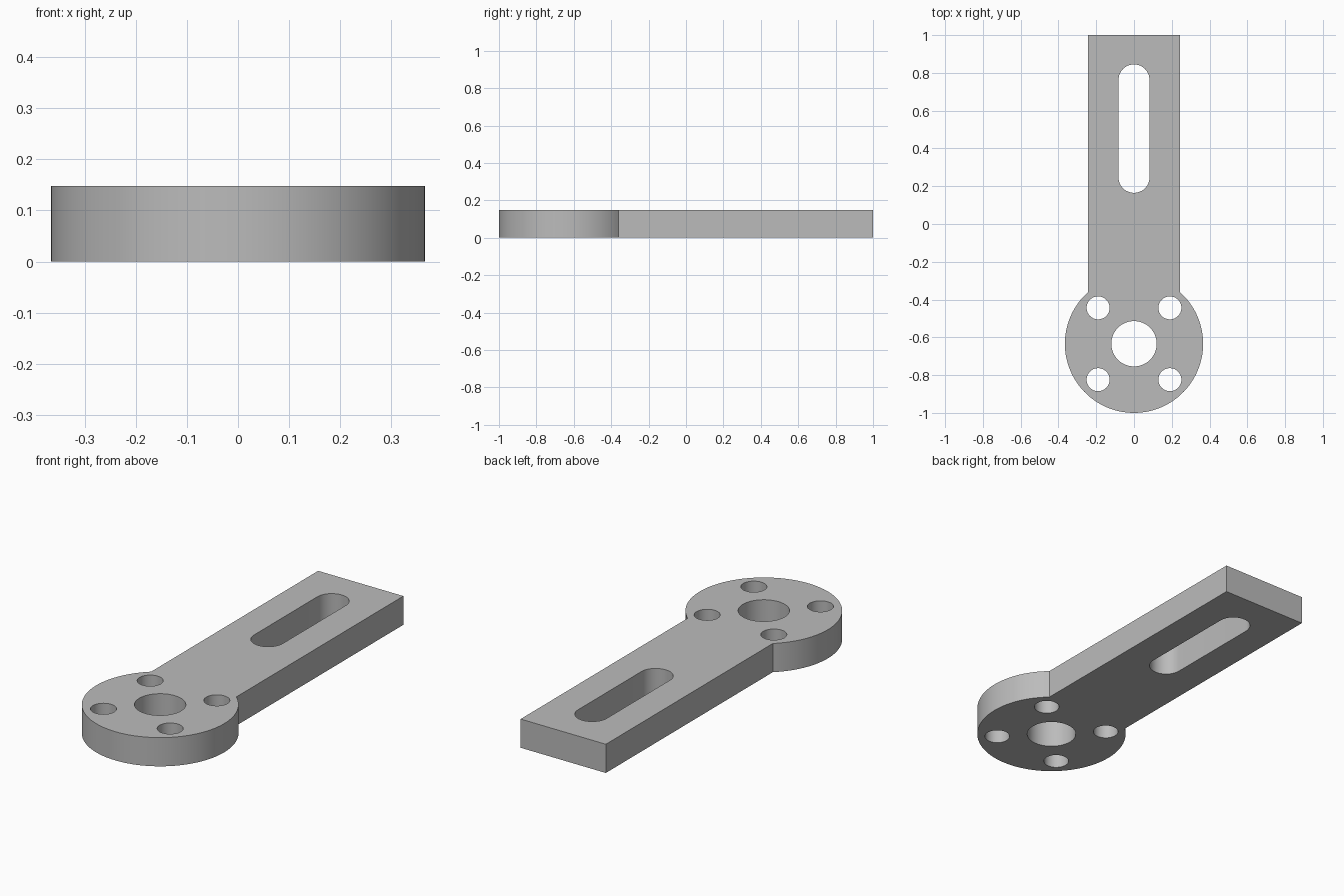
import bpy, bmesh
from math import sin, cos, pi, asin
from mathutils import Vector

cube = bpy.data.objects.get("Cube")
if cube:
    bpy.data.objects.remove(cube)

THICKNESS = 0.148
HUB_Y, HUB_R = -0.634, 0.366
ARM_HALF = 0.243
SLOT_R = 0.082


def arc(x, y, r, start, end, steps):
    """Points along an arc, both ends included."""
    angles = [start + (end - start) * i / steps for i in range(steps + 1)]
    return [(x + r * cos(a), y + r * sin(a)) for a in angles]


def circle(x, y, r, steps=48):
    return arc(x, y, r, 0, 2 * pi, steps)[:-1]


# Outer profile: round hub running into a straight arm
meet = asin(ARM_HALF / HUB_R)
outline = arc(0, HUB_Y, HUB_R, pi / 2 + meet, 2.5 * pi - meet, 96)
outline += [(ARM_HALF, 1), (-ARM_HALF, 1)]

# Openings: adjusting slot, centre bore and four bolt holes
slot = arc(0, 0.763, SLOT_R, 0, pi, 24) + arc(0, 0.247, SLOT_R, pi, 2 * pi, 24)
loops = [outline, slot, circle(0, HUB_Y, 0.12)]
for sx in (-1, 1):
    for sy in (-1, 1):
        loops.append(circle(sx * 0.19, HUB_Y + sy * 0.19, 0.061, 32))

# Fill the profile around the openings, then extrude it upward
bm = bmesh.new()
edges = []
for loop in loops:
    verts = [bm.verts.new((x, y, 0)) for x, y in loop]
    edges += [bm.edges.new((a, b)) for a, b in zip(verts, verts[1:] + verts[:1])]
bmesh.ops.triangle_fill(bm, edges=edges, use_beauty=True, use_dissolve=False)
top = bmesh.ops.extrude_face_region(bm, geom=bm.faces[:], use_keep_orig=True)
bmesh.ops.translate(bm, vec=Vector((0, 0, THICKNESS)),
                    verts=[g for g in top["geom"] if isinstance(g, bmesh.types.BMVert)])
bmesh.ops.recalc_face_normals(bm, faces=bm.faces[:])

mesh = bpy.data.meshes.new("slotted_bracket")
bm.to_mesh(mesh)
bm.free()
bracket = bpy.data.objects.new("slotted_bracket", mesh)
bpy.context.collection.objects.link(bracket)

# Plain grey metal
grey = bpy.data.materials.new("grey_metal")
grey.use_nodes = True
colour = (0.5, 0.5, 0.5, 1)
grey.diffuse_color = colour
grey.node_tree.nodes["Principled BSDF"].inputs["Base Color"].default_value = colour
mesh.materials.append(grey)

# Smooth the curved walls, keep the rims sharp
bpy.ops.object.select_all(action="DESELECT")
bracket.select_set(True)
bpy.context.view_layer.objects.active = bracket
bpy.ops.object.shade_smooth_by_angle(angle=pi / 6)
